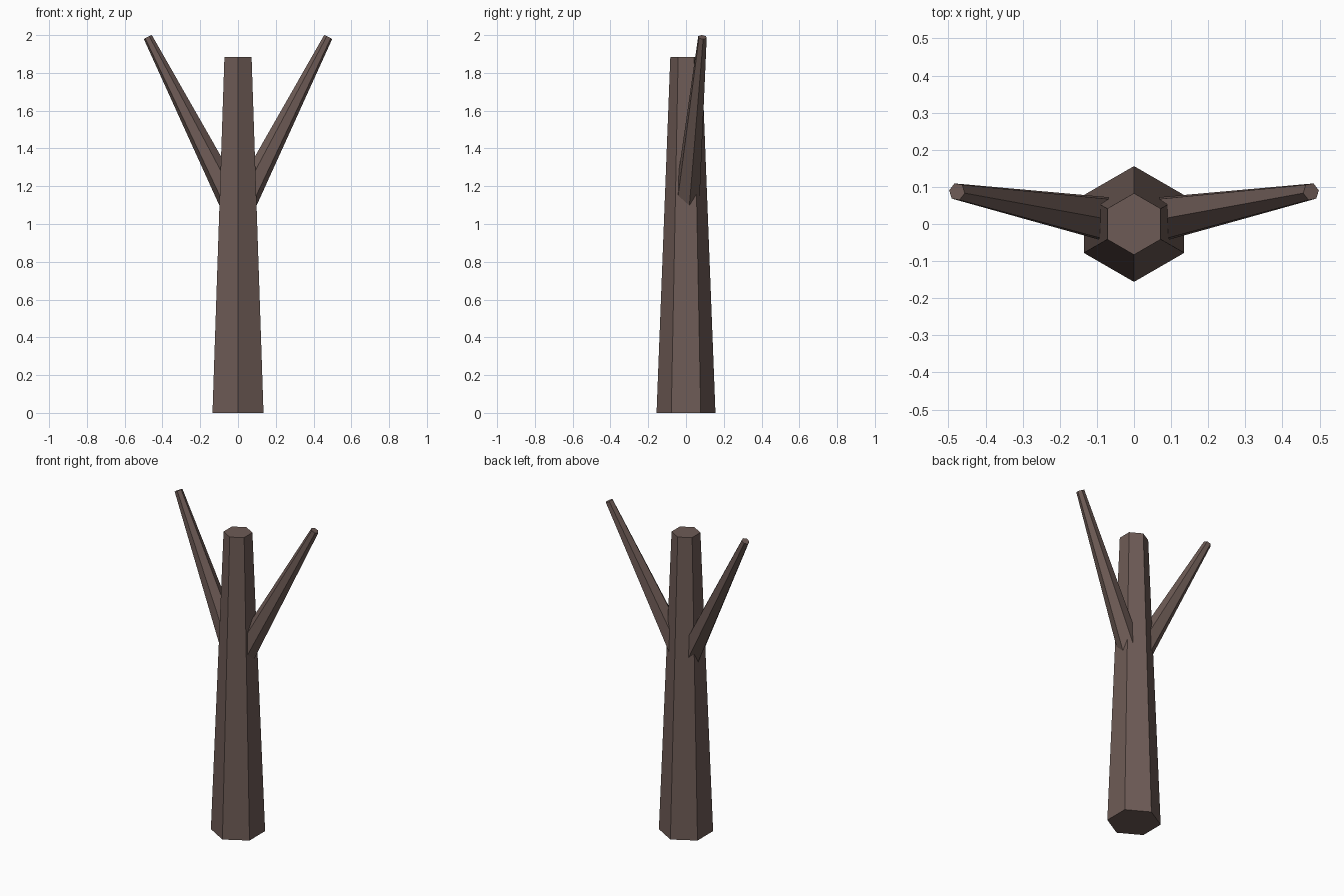
import bpy
from mathutils import Vector

if "Cube" in bpy.data.objects:
    bpy.data.objects.remove(bpy.data.objects["Cube"])

bark = bpy.data.materials.new("bark")
bark.diffuse_color = (0.155, 0.105, 0.092, 1)
bark.use_nodes = True
bark.node_tree.nodes["Principled BSDF"].inputs["Base Color"].default_value = bark.diffuse_color


def hex_taper(name, start, end, r1, r2):
    """Six-sided tapered limb between two points, one ridge facing up."""
    start, end = Vector(start), Vector(end)
    axis = end - start
    bpy.ops.mesh.primitive_cone_add(vertices=6, radius1=r1, radius2=r2,
                                    depth=axis.length, location=(start + end) / 2)
    obj = bpy.context.object
    obj.name = name
    obj.rotation_mode = 'QUATERNION'
    if axis.x:
        obj.rotation_quaternion = axis.to_track_quat('Z', 'Y')
    obj.data.materials.append(bark)
    return obj


# Trunk
hex_taper("trunk", (0, 0, 0), (0, 0, 1.885), 0.156, 0.083)

# Mirrored pair of branches, rooted inside the trunk
for side, label in ((-1, "left"), (1, "right")):
    hex_taper(label + "_branch", (0, 0, 1.055), (side * 0.477, 0.087, 1.989), 0.073, 0.024)
